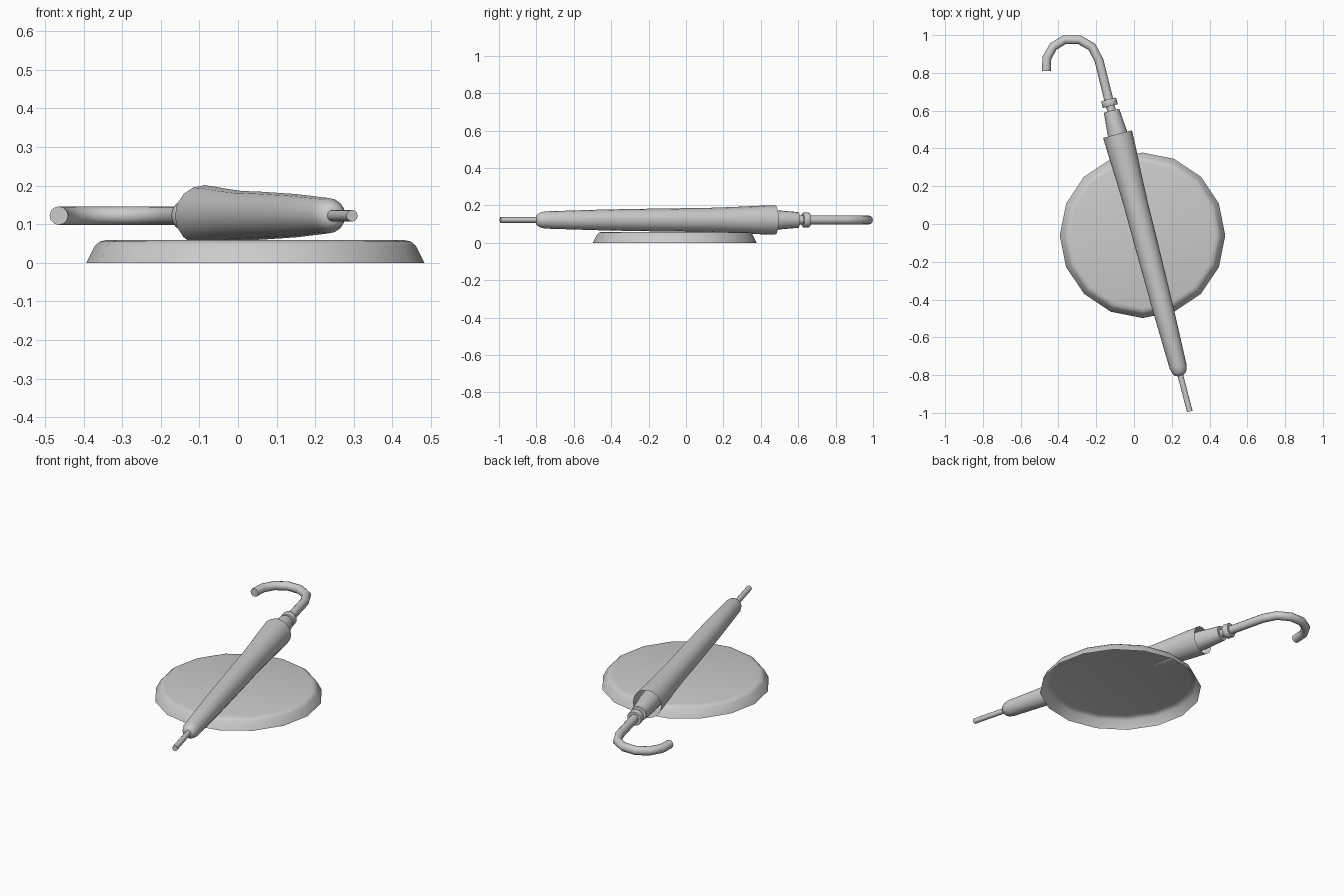
import bpy, bmesh, math
from mathutils import Vector

if "Cube" in bpy.data.objects:
    bpy.data.objects.remove(bpy.data.objects["Cube"])

Z = 0.122                                            # height of the umbrella axis
DIR = Vector((-0.252, 0.968, 0)).normalized()
ORIGIN = Vector((0.037, 0, Z))


def on_axis(t):
    return ORIGIN + DIR * t


def tube(name, path, radii, sides, up=(0, 0, 1), caps=(True, True), angle=40):
    """Sweep a ring of varying radius along a path."""
    up = Vector(up)
    bm = bmesh.new()
    rings = []
    for i, (p, r) in enumerate(zip(path, radii)):
        a, b = path[max(i - 1, 0)], path[min(i + 1, len(path) - 1)]
        side = (b - a).normalized().cross(up)
        rings.append([bm.verts.new(p + r * (up * math.cos(q) + side * math.sin(q)))
                      for q in (2 * math.pi * k / sides for k in range(sides))])
    for r0, r1 in zip(rings, rings[1:]):
        for k in range(sides):
            j = (k + 1) % sides
            bm.faces.new((r0[k], r1[k], r1[j], r0[j]))
    if caps[0]:
        bm.faces.new(rings[0])
    if caps[1]:
        bm.faces.new(rings[-1][::-1])
    # ring winding: make the side walls face outward
    f = next(iter(bm.faces))
    bm.normal_update()
    mid = sum((v.co for v in rings[0] + rings[1]), Vector()) / (2 * sides)
    if f.normal.dot(f.calc_center_median() - mid) < 0:
        bmesh.ops.reverse_faces(bm, faces=bm.faces[:])
    me = bpy.data.meshes.new(name)
    bm.to_mesh(me)
    bm.free()
    ob = bpy.data.objects.new(name, me)
    bpy.context.collection.objects.link(ob)
    bpy.ops.object.select_all(action='DESELECT')
    ob.select_set(True)
    bpy.context.view_layer.objects.active = ob
    bpy.ops.object.shade_smooth_by_angle(angle=math.radians(angle))
    return ob


def lathe(name, profile, sides=16, caps=(True, True)):
    return tube(name, [on_axis(t) for t, r in profile], [r for t, r in profile], sides, caps=caps)


# Base: shallow sixteen-sided dish, open underneath
base = [(0.0, 0.438), (0.045, 0.415), (0.055, 0.403), (0.059, 0.385)]
tube("base", [Vector((0.045, -0.06, z)) for z, r in base], [r for z, r in base],
     16, up=(1, 0, 0), caps=(False, True))

# Folded canopy, open at the wide end
lathe("canopy", [(-0.829, 0.016), (-0.823, 0.029), (-0.807, 0.039), (-0.78, 0.046),
                 (-0.45, 0.056), (-0.1, 0.062), (0.1, 0.064), (0.25, 0.069),
                 (0.40, 0.076), (0.492, 0.079)], caps=(True, False))

# Inner sleeve emerging from the canopy
lathe("sleeve", [(0.10, 0.061), (0.49, 0.053), (0.62, 0.042)])

# Tip rod and the neck between sleeve and handle
lathe("tip", [(-1.026, 0.015), (-0.80, 0.015)], 12)
lathe("neck", [(0.60, 0.023), (0.66, 0.023)], 12)

# Collar
lathe("collar", [(0.645, 0.038), (0.650, 0.041), (0.677, 0.041), (0.682, 0.038)])

# Hooked handle
hook = [(-0.185, 0.865), (-0.223, 0.938), (-0.29, 0.976), (-0.367, 0.976),
        (-0.427, 0.94), (-0.461, 0.88), (-0.464, 0.81)]
path = [on_axis(0.66)] + [Vector((x, y, Z)) for x, y in hook]
tube("handle", path, [0.024] * len(path), 12)
